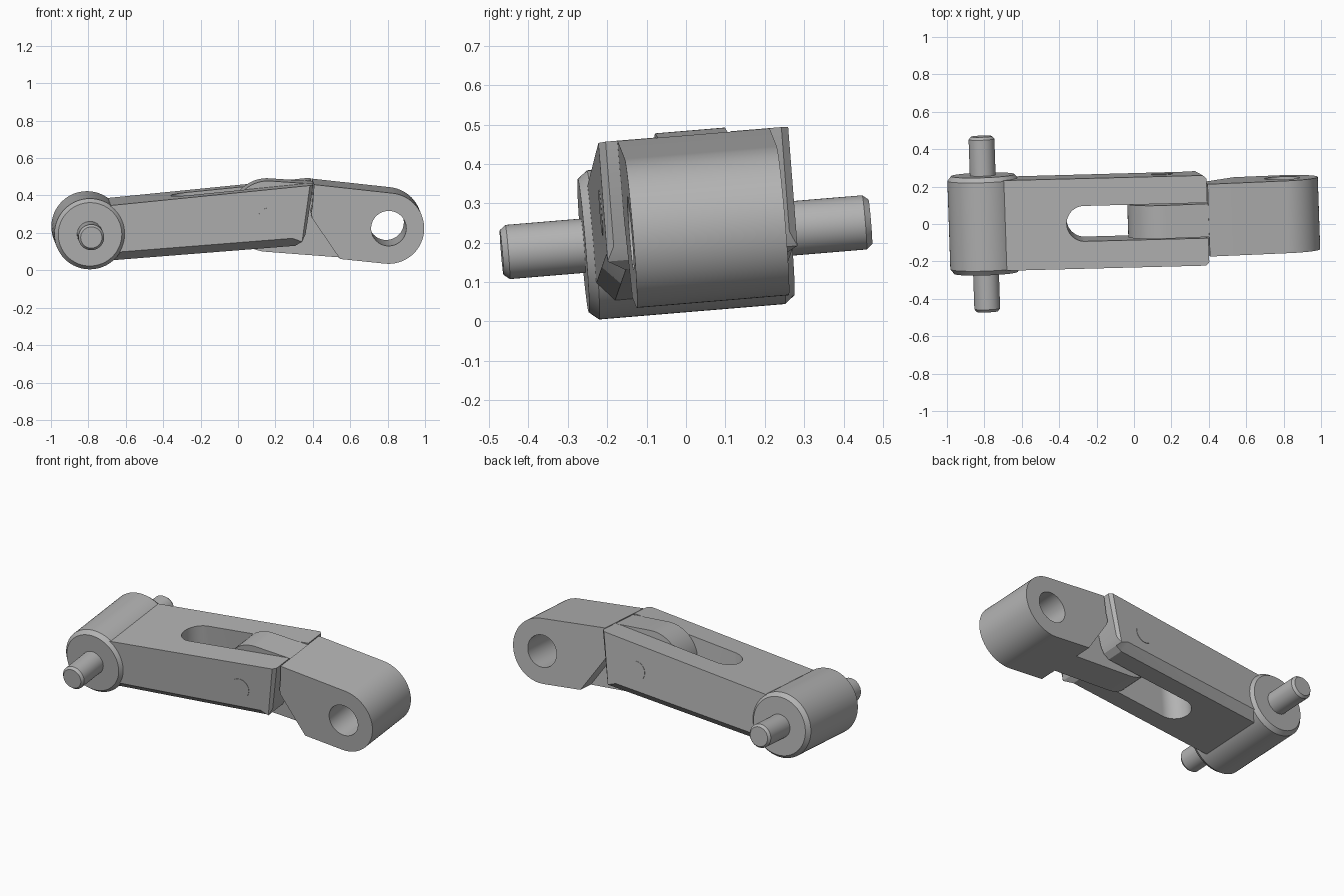
import bpy, bmesh, math
from mathutils import Matrix, Vector

cube = bpy.data.objects.get("Cube")
if cube:
    bpy.data.objects.remove(cube, do_unlink=True)

# One plain metal colour
steel = bpy.data.materials.new("grey_steel")
steel.use_nodes = True
GREY = (0.45, 0.45, 0.45, 1)
steel.diffuse_color = GREY
steel.node_tree.nodes["Principled BSDF"].inputs["Base Color"].default_value = GREY

# The link lies slightly tilted: rotate everything about the barrel centre
PIVOT = Vector((-0.8, 0, 0.214))
axis = Vector((-0.034, 1, 0.083)).normalized()
along = Vector((1, 0.034, 0)).normalized()
up = along.cross(axis).normalized()
along = axis.cross(up)
TILT = (Matrix.Translation(PIVOT)
        @ Matrix((along, axis, up)).transposed().to_4x4()
        @ Matrix.Translation(-PIVOT))


def arc(cx, cz, r, start, end, n=32):
    """Points on an arc, angles in degrees."""
    angles = [math.radians(start + (end - start) * i / n) for i in range(n + 1)]
    return [(cx + r * math.cos(a), cz + r * math.sin(a)) for a in angles]


def finish(bm, name):
    bmesh.ops.recalc_face_normals(bm, faces=bm.faces)
    bm.transform(TILT)
    mesh = bpy.data.meshes.new(name)
    bm.to_mesh(mesh)
    bm.free()
    mesh.materials.append(steel)
    obj = bpy.data.objects.new(name, mesh)
    bpy.context.collection.objects.link(obj)
    return obj


def prism(points, half, upright=False):
    """Extrude an x-z outline along y, or an x-y outline along z."""
    bm = bmesh.new()
    if upright:
        verts = [bm.verts.new((x, y, -half)) for x, y in points]
        move = Vector((0, 0, 2 * half))
    else:
        verts = [bm.verts.new((x, -half, z)) for x, z in points]
        move = Vector((0, 2 * half, 0))
    face = bm.faces.new(verts)
    out = bmesh.ops.extrude_face_region(bm, geom=[face])
    bmesh.ops.translate(bm, vec=move,
                        verts=[v for v in out["geom"] if isinstance(v, bmesh.types.BMVert)])
    return bm


def rod(name, x, z, radius, half, chamfer_r=0, chamfer_y=0):
    """Cylinder along y with coned ends."""
    bm = prism(arc(x, z, radius, 0, 354.375, 63), half)
    if chamfer_r:
        inner = half - chamfer_y
        caps = [f for f in bm.faces if len(f.verts) > 4]
        for cap in caps:
            side = 1 if cap.calc_center_median().y > 0 else -1
            bmesh.ops.inset_region(bm, faces=[cap], thickness=chamfer_r, use_even_offset=True)
            tip = set(cap.verts)
            for v in bm.verts:
                if v not in tip and v.co.y * side > inner:
                    v.co.y = inner * side
    return finish(bm, name)


def cut(obj, cutter):
    mod = obj.modifiers.new("cut", "BOOLEAN")
    mod.operation = "DIFFERENCE"
    mod.solver = "EXACT"
    mod.object = cutter
    bpy.context.view_layer.objects.active = obj
    bpy.ops.object.modifier_apply(modifier=mod.name)
    bpy.data.objects.remove(cutter, do_unlink=True)


def bevel(bm, test, size):
    """Chamfer the lengthwise side edges that pass a test on their midpoint."""
    edges = []
    for e in bm.edges:
        a, b = e.verts[0].co, e.verts[1].co
        if abs(a.y - b.y) < 1e-4 and test((a + b) / 2):
            edges.append(e)
    bmesh.ops.bevel(bm, geom=edges, offset=size, segments=1, affect="EDGES")


HINGE = (0.157, 0.296)
EYE = (0.80, 0.24)

# Fork: tapered bar with chamfered underside and bevelled arm ends
bm = prism([(-0.8, 0.06), (0.30, 0.147), (0.335, 0.172), (0.354, 0.21),
            (0.395, 0.476), (-0.8, 0.356)], 0.242)
bevel(bm, lambda m: m.x > 0.36 and m.z < 0.4, 0.018)
bevel(bm, lambda m: m.x < 0.34 and m.z < 0.18 and m.x > -0.7, 0.045)
fork = finish(bm, "fork_body")
slot = arc(-0.265, 0, 0.095, 90, 270) + [(0.6, -0.095), (0.6, 0.095)]
cut(fork, finish(prism(slot, 1, upright=True), "slot_cutter"))

# Barrel end with its cross pin
barrel = rod("barrel", PIVOT.x, PIVOT.z, 0.19, 0.262, 0.02, 0.025)
pin = rod("cross_pin", PIVOT.x, PIVOT.z, 0.069, 0.47, 0.012, 0.015)

# Hinge pin through the fork, almost flush with its sides
hinge = rod("hinge_pin", HINGE[0], HINGE[1], 0.058, 0.244)

# Swinging link: narrow tongue inside the fork, wide eye outside it
tongue = finish(prism(arc(*HINGE, 0.19, 85, 266) + [(0.54, 0.076), (0.6, 0.25), (0.5, 0.463)],
                      0.089), "link_tongue")
eye = finish(prism([(0.400, 0.475), (0.392, 0.36), (0.385, 0.325), (0.390, 0.295), (0.54, 0.076)]
                   + arc(*EYE, 0.19, -96, 84), 0.194), "link_eye")
cut(eye, rod("hole_cutter", EYE[0], EYE[1], 0.094, 0.5))

# Smooth the round parts, keep the edges crisp
bpy.ops.object.select_all(action="DESELECT")
for obj in (fork, barrel, pin, hinge, tongue, eye):
    obj.select_set(True)
bpy.context.view_layer.objects.active = fork
bpy.ops.object.shade_smooth_by_angle(angle=math.radians(25))
